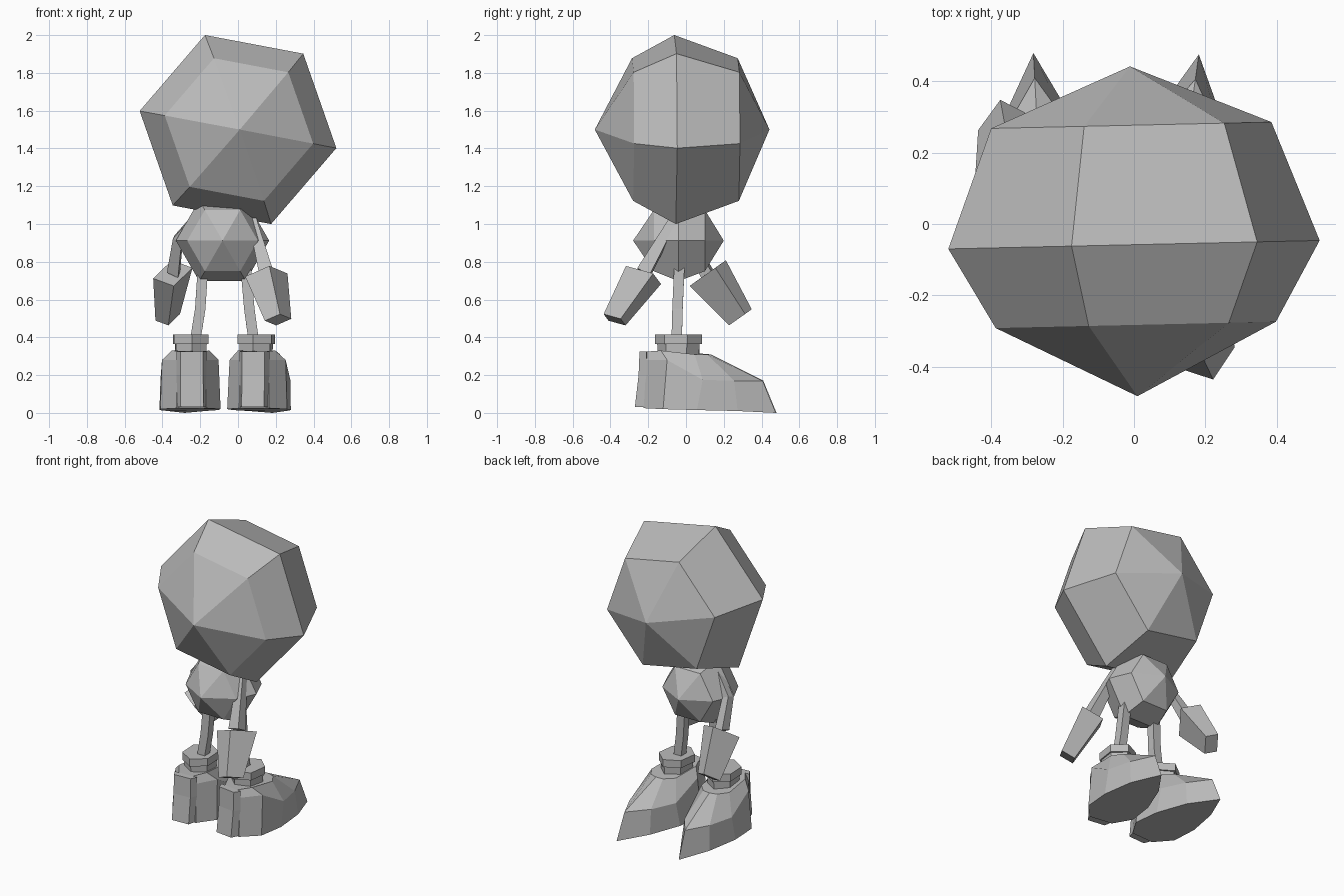
import bpy, bmesh
from math import sin, cos, radians
from mathutils import Vector, Matrix

old = bpy.data.objects.get("Cube")
if old:
    bpy.data.objects.remove(old, do_unlink=True)

grey = bpy.data.materials.new("plain grey")
grey.use_nodes = True
grey.diffuse_color = (0.5, 0.5, 0.5, 1)
bsdf = next(n for n in grey.node_tree.nodes if n.type == 'BSDF_PRINCIPLED')
bsdf.inputs["Base Color"].default_value = (0.5, 0.5, 0.5, 1)


def loft(name, rings, location=(0, 0, 0), turn=0):
    """Skin a list of rings; a ring of one point closes to a tip."""
    bm = bmesh.new()
    loops = [[bm.verts.new(p) for p in ring] for ring in rings]
    for a, b in zip(loops, loops[1:]):
        n = max(len(a), len(b))
        for i in range(n):
            j = (i + 1) % n
            corners = [a[i % len(a)], a[j % len(a)], b[j % len(b)], b[i % len(b)]]
            bm.faces.new(list(dict.fromkeys(corners)))
    for end in (loops[0], loops[-1]):
        if len(end) > 2:
            bm.faces.new(end)
    bmesh.ops.recalc_face_normals(bm, faces=bm.faces)
    mesh = bpy.data.meshes.new(name)
    bm.to_mesh(mesh)
    bm.free()
    mesh.materials.append(grey)
    obj = bpy.data.objects.new(name, mesh)
    obj.matrix_world = Matrix.Translation(location) @ Matrix.Rotation(radians(turn), 4, 'Z')
    bpy.context.collection.objects.link(obj)
    return obj


def ball(name, profile, start, location, turn=0):
    """Six-sided ball with its poles along y; profile is (y, radius)."""
    rings = []
    for y, r in profile:
        if r == 0:
            rings.append([(0, y, 0)])
        else:
            angles = [radians(start + 60 * k) for k in range(6)]
            rings.append([(r * cos(a), y, r * sin(a)) for a in angles])
    loft(name, rings, location, turn)


def block(center, u, w):
    """Four corners of a tilted rectangle with edge vectors u and w."""
    c, u, w = Vector(center), Vector(u) / 2, Vector(w) / 2
    return [c - u - w, c + u - w, c + u + w, c - u + w]


def limb(name, path):
    """Thin square rod through (x, y, z, width) points."""
    points = [Vector(p[:3]) for p in path]
    axis = (points[-1] - points[0]).normalized()
    u = axis.cross(Vector((0, 1, 0))).normalized()
    w = axis.cross(u)
    loft(name, [block(c, u * p[3], w * p[3]) for c, p in zip(points, path)])


# Head and torso
ball("head", [(-.425, 0), (-.225, .4), (0, .53), (.335, .4), (.5, 0)],
     49.3, (0, -.058, 1.5), 1.3)
ball("torso", [(-.24, 0), (-.13, .187), (0, .247), (.14, .187), (.24, 0)],
     0, (-.082, -.04, .912))

# Arms: one swings forward, the other back
limb("left_upper_arm", [(.07, -.05, 1.05, .04), (.15, -.225, .74, .075)])
limb("right_upper_arm", [(-.19, -.04, 1.07, .045), (-.318, .01, .92, .05),
                         (-.342, .11, .74, .065)])


def forearm(name, top, bottom, u, w):
    u, w = Vector(u), Vector(w)
    loft(name, [block(top, u * 1.6, w * 1.6), block(bottom, u, w)])


forearm("left_forearm", (.15, -.225, .73), (.212, -.378, .493),
        (.08, -.026, .035), (.06, .09, -.025))
forearm("right_forearm", (-.345, .115, .74), (-.372, .288, .506),
        (.068, -.035, -.025), (.062, .085, .06))

# Half outlines of the boot from toe to heel: sole, side crease, top
boot = [
    [(0, .48, 0), (.1, .29, .01), (.155, .08, .015), (.16, -.1, .02), (.08, -.215, .025)],
    [(0, .41, .17), (.09, .27, .17), (.148, .11, .175), (.15, -.08, .28), (.075, -.2, .28)],
    [(0, .13, .31), (.05, .12, .31), (.1, .06, .31), (.1, -.12, .33), (.05, -.2, .325)],
]
rings = [half + [(-x, y, z) for x, y, z in reversed(half[1:])] for half in boot]

# Legs, ankle cuffs and boots
for side, foot_x, turn, cuff_x, hip_x, knee_x in (
        ("left", .115, -8, .096, .04, .06), ("right", -.257, 3, -.25, -.185, -.2)):
    limb(side + "_leg", [(hip_x, -.035, .78, .055), (knee_x, -.045, .55, .055),
                         (cuff_x - (.01 if hip_x > 0 else -.02), -.05, .36, .055)])
    cuff = []
    for z, s in ((.28, .87), (.365, .9), (.365, 1), (.415, 1)):
        angles = [radians(30 + 60 * k) for k in range(6)]
        cuff.append([(.105 * s * cos(a), .125 * s * sin(a), z) for a in angles])
    loft(side + "_ankle_cuff", cuff, (cuff_x, -.04, 0), turn)
    loft(side + "_boot", rings, (foot_x, 0, 0), turn)
    # Heel counter closing the back of the boot
    loft(side + "_heel", [[(x, y, z) for x, y in ((-.08, -.2), (.08, -.2), (.06, d), (-.06, d))]
                          for z, d in ((.03, -.265), (.2, -.245), (.325, -.24))],
         (foot_x, 0, 0), turn)
